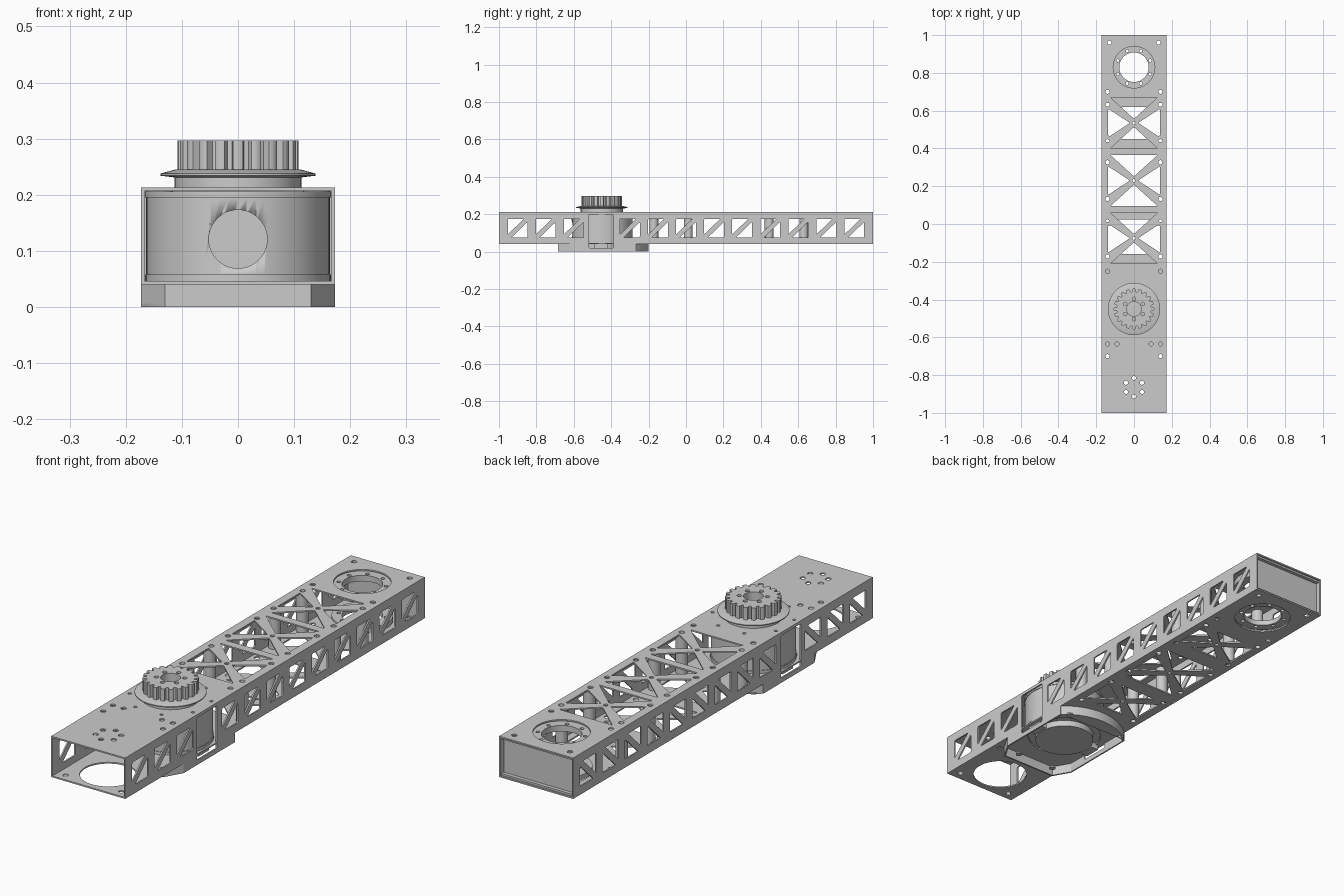
import bpy, bmesh, math
from mathutils import Matrix

if "Cube" in bpy.data.objects:
    bpy.data.objects.remove(bpy.data.objects["Cube"])

W, T = 0.173, 0.006          # half width and sheet thickness
Z0, Z1 = 0.04, 0.213         # box beam bottom and top
MY, BY, FY = -0.45, 0.83, -0.865   # motor, bearing and front opening positions
ALONG_X = Matrix(((0, 0, 1, 0), (1, 0, 0, 0), (0, 1, 0, 0), (0, 0, 0, 1)))


def finish(name, bm):
    bmesh.ops.remove_doubles(bm, verts=bm.verts, dist=1e-5)
    bmesh.ops.recalc_face_normals(bm, faces=bm.faces)
    me = bpy.data.meshes.new(name)
    bm.to_mesh(me)
    bm.free()
    ob = bpy.data.objects.new(name, me)
    bpy.context.collection.objects.link(ob)
    bpy.ops.object.select_all(action='DESELECT')
    ob.select_set(True)
    bpy.context.view_layer.objects.active = ob
    bpy.ops.object.shade_smooth_by_angle(angle=math.radians(30))
    return ob


def plate(name, loops, w0, w1, matrix=Matrix()):
    """Sheet from an outline plus hole loops, extruded from w0 to w1."""
    cu = bpy.data.curves.new(name, 'CURVE')
    cu.dimensions, cu.fill_mode, cu.extrude = '2D', 'BOTH', (w1 - w0) / 2
    for loop in loops:
        sp = cu.splines.new('POLY')
        sp.points.add(len(loop) - 1)
        for p, (u, v) in zip(sp.points, loop):
            p.co = (u, v, 0, 1)
        sp.use_cyclic_u = True
    tmp = bpy.data.objects.new("tmp", cu)
    bpy.context.collection.objects.link(tmp)
    bpy.context.view_layer.update()
    dg = bpy.context.evaluated_depsgraph_get()
    me = bpy.data.meshes.new_from_object(tmp.evaluated_get(dg))
    bm = bmesh.new()
    bm.from_mesh(me)
    bm.transform(matrix @ Matrix.Translation((0, 0, (w0 + w1) / 2)))
    bpy.data.objects.remove(tmp)
    bpy.data.meshes.remove(me)
    return finish(name, bm)


def lathe(name, profile, x, y, steps=64):
    bm = bmesh.new()
    vs = [bm.verts.new((r + x, y, z)) for r, z in profile]
    es = [bm.edges.new(p) for p in zip(vs, vs[1:])]
    bmesh.ops.spin(bm, geom=vs + es, cent=(x, y, 0), axis=(0, 0, 1),
                   angle=2 * math.pi, steps=steps)
    return finish(name, bm)


def box(name, x0, x1, y0, y1, z0, z1):
    return plate(name, [[(x0, y0), (x1, y0), (x1, y1), (x0, y1)]], z0, z1)


def circle(x, y, r, n=16):
    return [(x + r * math.cos(2 * math.pi * i / n), y + r * math.sin(2 * math.pi * i / n))
            for i in range(n)]


def ring_holes(x, y, rad, r, n, phase=0.0):
    return [circle(x + rad * math.cos(phase + 2 * math.pi * i / n),
                   y + rad * math.sin(phase + 2 * math.pi * i / n), r) for i in range(n)]


def rounded(pts, rad=0.007):
    out = []
    for i, (x, y) in enumerate(pts):
        ends = []
        for nx, ny in (pts[i - 1], pts[(i + 1) % len(pts)]):
            d = math.hypot(nx - x, ny - y)
            ends.append((x + (nx - x) * rad / d, y + (ny - y) * rad / d))
        for t in (0, .25, .5, .75, 1):
            a, b, c = (1 - t) ** 2, 2 * t * (1 - t), t * t
            out.append((a * ends[0][0] + b * x + c * ends[1][0],
                        a * ends[0][1] + b * y + c * ends[1][1]))
    return out


def truss_cell(c, up, down):
    """Four triangles around an X brace with a small centre hole."""
    holes = [circle(0, c, 0.009)]
    for s in (-1, 1):
        holes.append(rounded([(s * .022, c), (s * .137, c + .076), (s * .137, c - .076)]))
        h = up if s > 0 else down
        w = .125 * (h - .022) / .113
        holes.append(rounded([(0, c + s * .022), (w, c + s * h), (-w, c + s * h)]))
        holes += [circle(s * .14, c + d, .011) for d in (-.097, .097)]
    return holes


def mirrored(pts, r=0.011):
    return [circle(s * x, y, r) for x, y in pts for s in (-1, 1)]


# Top and bottom plates of the box beam
rim = [(-W, -1), (W, -1), (W, 1), (-W, 1)]
bolts = [(.13, .96), (.14, .70), (.14, -.25), (.14, -.70), (.14, -.635), (.09, -.635)]
centres = (.535, .23, -.075)
top = [rim, circle(0, BY, .11, 64)] + mirrored(bolts)
top += ring_holes(0, MY, .16, .007, 8, math.radians(22.5)) + ring_holes(0, FY, .049, .011, 6, math.pi / 6)
bottom = [rim, circle(0, BY, .115, 64), circle(0, FY, .11, 64), circle(0, MY, .15, 64)]
bottom += mirrored([(.13, .96), (.14, .70), (.14, -.70), (.13, -.965)])
for c in centres:
    top += truss_cell(c, .135, .135)
for c, up, down in zip(centres, (.085, .14, .10), (.085, .135, .085)):
    bottom += truss_cell(c, up, down)
plate("top_plate", top, Z1 - T, Z1)
plate("bottom_plate", bottom, Z0, Z0 + T)

# Side walls with diagonal-braced windows and the motor window
wall = [[(-1, Z0), (-.61, Z0), (-.61, 0), (-.268, 0), (-.268, Z0), (1, Z0), (1, Z1), (-1, Z1)],
        rounded([(-.52, .02), (-.388, .02), (-.388, .2), (-.52, .2)])]
for k in range(-6, 7):
    if k != -3:
        y = k * .15
        wall.append(rounded([(y - .053, .176), (y + .034, .176), (y - .053, .092)]))
        wall.append(rounded([(y + .053, .075), (y - .034, .075), (y + .053, .159)]))
plate("right_wall", wall, W - T, W, ALONG_X)
plate("left_wall", wall, -W, -W + T, ALONG_X)

# Inset end cap with folded flanges
box("end_cap", -W + T, W - T, .972, .978, Z0 + T, Z1 - T)
box("end_cap_top_flange", -W + T, W - T, .972, .993, Z1 - T - .008, Z1 - T)
box("end_cap_bottom_flange", -W + T, W - T, .972, .993, Z0 + T, Z0 + T + .008)

# Spacer posts between the plates
for i, y in enumerate((-.172, .012, .445, .63)):
    for s in (-1, 1):
        lathe(f"spacer_{i}_{'left' if s < 0 else 'right'}",
              [(.012, Z0 + T), (.024, Z0 + T), (.024, Z1 - T), (.012, Z1 - T), (.012, Z0 + T)],
              s * .14, y, 24)

# Tray under the motor: floor, tapered front rim, round rear rim
half = math.asin(W / .25)
arc = [(.25 * math.sin(half * i / 12), MY + .25 * math.cos(half * i / 12)) for i in range(12, -13, -1)]
front = [(-W, -.61), (-.13, -.685), (.13, -.685), (W, -.61)]
plate("tray_floor", [arc + front] + mirrored([(.14, -.25), (.09, -.635)], .013), 0, T)


def strip(pts):
    k = 1 - T / .2
    return pts + [(x * k, MY + (y - MY) * k) for x, y in reversed(pts)]


plate("tray_front_rim", [strip(front)], 0, Z0)
plate("tray_rear_rim", [strip(arc)], 0, Z0)

# Motor housing with raised end bands and a round front port
motor = lathe("motor_housing", [(0, .02), (.12, .02), (.12, .046), (.166, .046), (.166, .058), (.163, .058),
                                (.163, .195), (.166, .195), (.166, .206), (0, .206)], 0, MY)
port = lathe("port_cutter", [(0, -.1), (.052, -.1), (.052, .1), (0, .1)], 0, 0, 48)
port.matrix_world = Matrix.Translation((0, -.68, .121)) @ Matrix.Rotation(math.pi / 2, 4, 'X')
mod = motor.modifiers.new("port", 'BOOLEAN')
mod.operation, mod.object, mod.solver = 'DIFFERENCE', port, 'EXACT'
bpy.context.view_layer.objects.active = motor
bpy.ops.object.modifier_apply(modifier="port")
bpy.data.objects.remove(port)

# Connector blocks behind the motor windows
for s in (-1, 1):
    side = 'left' if s < 0 else 'right'
    box(f"connector_{side}", s * .14 - .018, s * .14 + .018, MY - .04, MY + .03, .02, .068)
    for i in range(4):
        y = MY - .028 + i * .015
        box(f"pin_{side}_{i}", s * .158 - .006, s * .158 + .006, y - .003, y + .003, .04, .06)

# Bearing rings in the rear opening
for name, a, b in (("upper_bearing_ring", .178, .203), ("lower_bearing_ring", .05, .072)):
    plate(name, [circle(0, BY, .118, 64), circle(0, BY, .078, 64)]
          + ring_holes(0, BY, .093, .008, 8, math.pi / 8), a, b)

# Drive pulley: hub, cone flange and toothed rim
lathe("pulley_hub_flange", [(0, Z1 - .004), (.113, Z1 - .004), (.113, .231), (.138, .234), (.138, .238),
                            (.112, .245), (0, .245)], 0, MY)
teeth = []
for i in range(20):
    for f, r in ((-.36, .092), (-.26, .106), (-.1, .108), (.1, .108), (.26, .106), (.36, .092)):
        a = 2 * math.pi * (i + f) / 20
        teeth.append((r * math.sin(-a), MY + r * math.cos(a)))
plate("pulley_teeth", [teeth, circle(0, MY, .038, 48)]
      + ring_holes(0, MY, .054, .009, 6, math.pi / 6), .244, .297)
